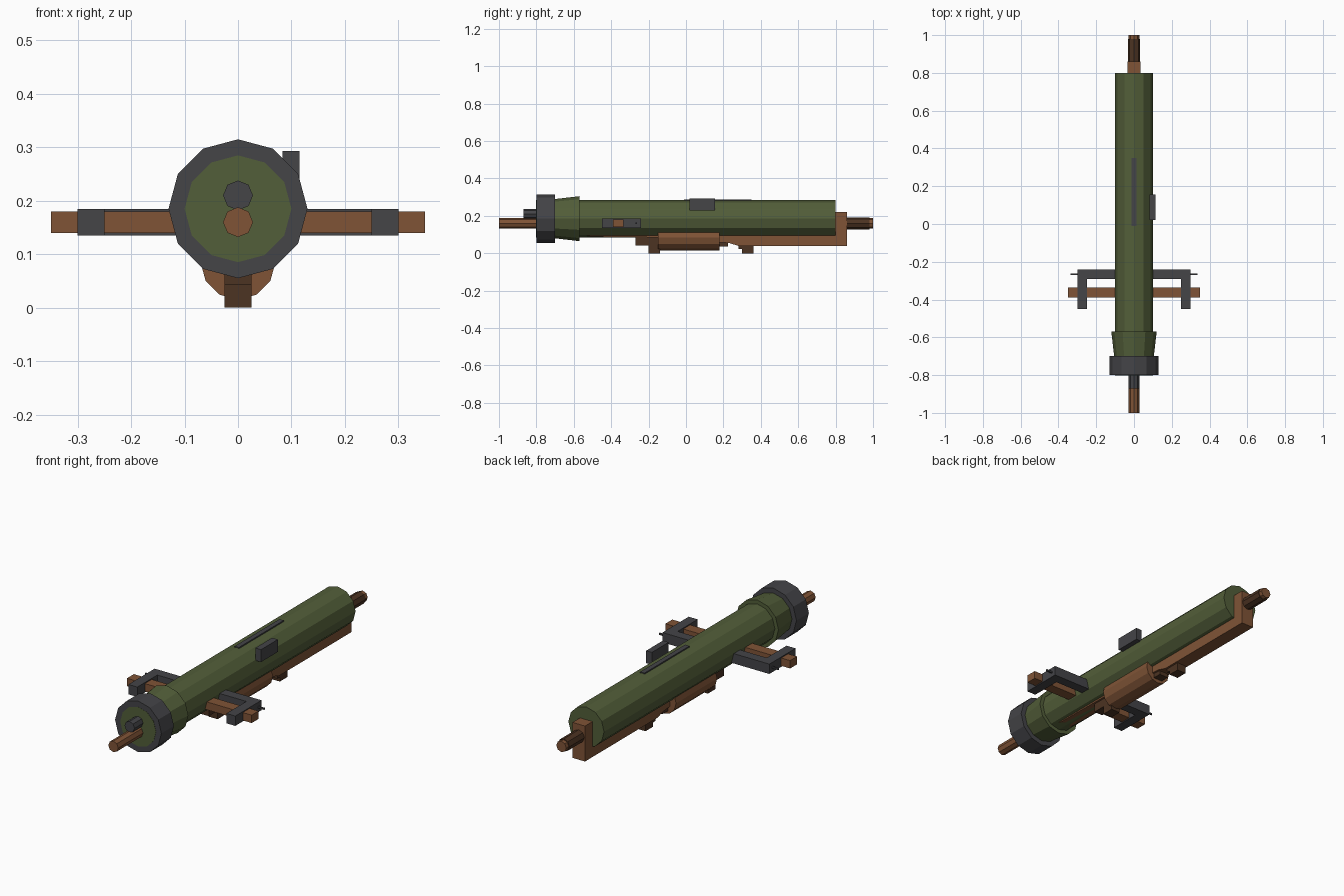
import bpy, bmesh
from math import pi, cos, sin

cube = bpy.data.objects.get("Cube")
if cube:
    bpy.data.objects.remove(cube)


def material(name, rgb):
    m = bpy.data.materials.new(name)
    m.use_nodes = True
    m.diffuse_color = (*rgb, 1)
    m.node_tree.nodes["Principled BSDF"].inputs["Base Color"].default_value = (*rgb, 1)
    return m


GREEN = material("olive green", (0.085, 0.112, 0.041))
GREY = material("gunmetal grey", (0.058, 0.058, 0.064))
WOOD = material("warm wood", (0.215, 0.088, 0.037))
DARK = material("dark wood", (0.072, 0.033, 0.016))


def finish(name, bm, mat):
    bmesh.ops.recalc_face_normals(bm, faces=bm.faces)
    me = bpy.data.meshes.new(name)
    bm.to_mesh(me)
    bm.free()
    me.materials.append(mat)
    ob = bpy.data.objects.new(name, me)
    bpy.context.collection.objects.link(ob)
    return ob


def loft(name, mat, lower, upper):
    """Closed solid between two matching outlines."""
    bm = bmesh.new()
    a = [bm.verts.new(p) for p in lower]
    b = [bm.verts.new(p) for p in upper]
    bm.faces.new(a)
    bm.faces.new(b)
    for i in range(len(a)):
        j = (i + 1) % len(a)
        bm.faces.new((a[i], a[j], b[j], b[i]))
    return finish(name, bm, mat)


def box(name, mat, x, y, z):
    rect = [(x[0], y[0]), (x[1], y[0]), (x[1], y[1]), (x[0], y[1])]
    return loft(name, mat, [(*p, z[0]) for p in rect], [(*p, z[1]) for p in rect])


def ring_y(y, z, r, n):
    return [(r * sin(2 * pi * i / n), y, z + r * cos(2 * pi * i / n)) for i in range(n)]


def rod(name, mat, y, z, r0, r1=None, n=12):
    return loft(name, mat, ring_y(y[0], z, r0, n), ring_y(y[1], z, r1 or r0, n))


def ring_z(z, r, n=12):
    return [(r * cos(2 * pi * i / n), r * sin(2 * pi * i / n), z) for i in range(n)]


AXIS = 0.185

# Tube, flared collar and muzzle band
rod("main_tube", GREEN, (-0.801, 0.8), AXIS, 0.1)
rod("flared_collar", GREEN, (-0.7, -0.57), AXIS, 0.105, 0.12)
rod("muzzle_band", GREY, (-0.8, -0.7), AXIS, 0.13)

# Rods at both ends
rod("upper_front_rod", GREY, (-0.87, -0.79), 0.21, 0.028, n=8)
rod("lower_front_rod", WOOD, (-1, -0.79), 0.16, 0.028, n=8)
rod("rear_rod", WOOD, (0.84, 1), 0.16, 0.028, n=8)
rod("rear_sleeve", DARK, (0.86, 0.98), 0.16, 0.032, n=8)

# Wooden stock with upright butt plate
profile = [(-0.57, 0.1), (-0.5, 0.089), (-0.15, 0.085), (0.23, 0.055), (0.28, 0.04),
           (0.86, 0.04), (0.86, 0.22), (0.8, 0.22), (0.8, 0.1)]
loft("stock", WOOD, [(-0.035, *p) for p in profile], [(0.035, *p) for p in profile])

# Rounded grip and turret plate under the tube
rod("under_grip", WOOD, (-0.15, 0.18), 0.085, 0.07)
loft("turret_plate", GREEN, ring_z(0.085, 0.045), ring_z(0.14, 0.085))

# Stepped feet below the stock
W = (-0.025, 0.025)
box("front_foot_block", DARK, W, (-0.27, -0.14), (0.042, 0.1))
box("front_foot", DARK, W, (-0.2, -0.14), (0, 0.042))
box("grip_end_block", DARK, W, (0.18, 0.225), (0.035, 0.1))
box("rear_foot_block", DARK, W, (0.28, 0.36), (0.022, 0.06))
box("rear_foot", DARK, W, (0.3, 0.36), (0, 0.022))

# Cross handles
box("wooden_crossbar", WOOD, (-0.35, 0.35), (-0.39, -0.335), (0.14, 0.18))
box("metal_crossbar", GREY, (-0.3, 0.3), (-0.29, -0.24), (0.135, 0.185))
for side, s in (("left", 1), ("right", -1)):
    box(side + "_handle_arm", GREY, (s * 0.25, s * 0.3), (-0.45, -0.24), (0.135, 0.185))
    box(side + "_handle_pin", GREY, (s * 0.29, s * 0.335), (-0.269, -0.261), (0.156, 0.164))

# Sight box and top rail
box("sight_box", GREY, (0.083, 0.115), (0.02, 0.155), (0.23, 0.293))
box("top_rail", GREY, (-0.012, 0.012), (-0.01, 0.35), (0.26, 0.288))
